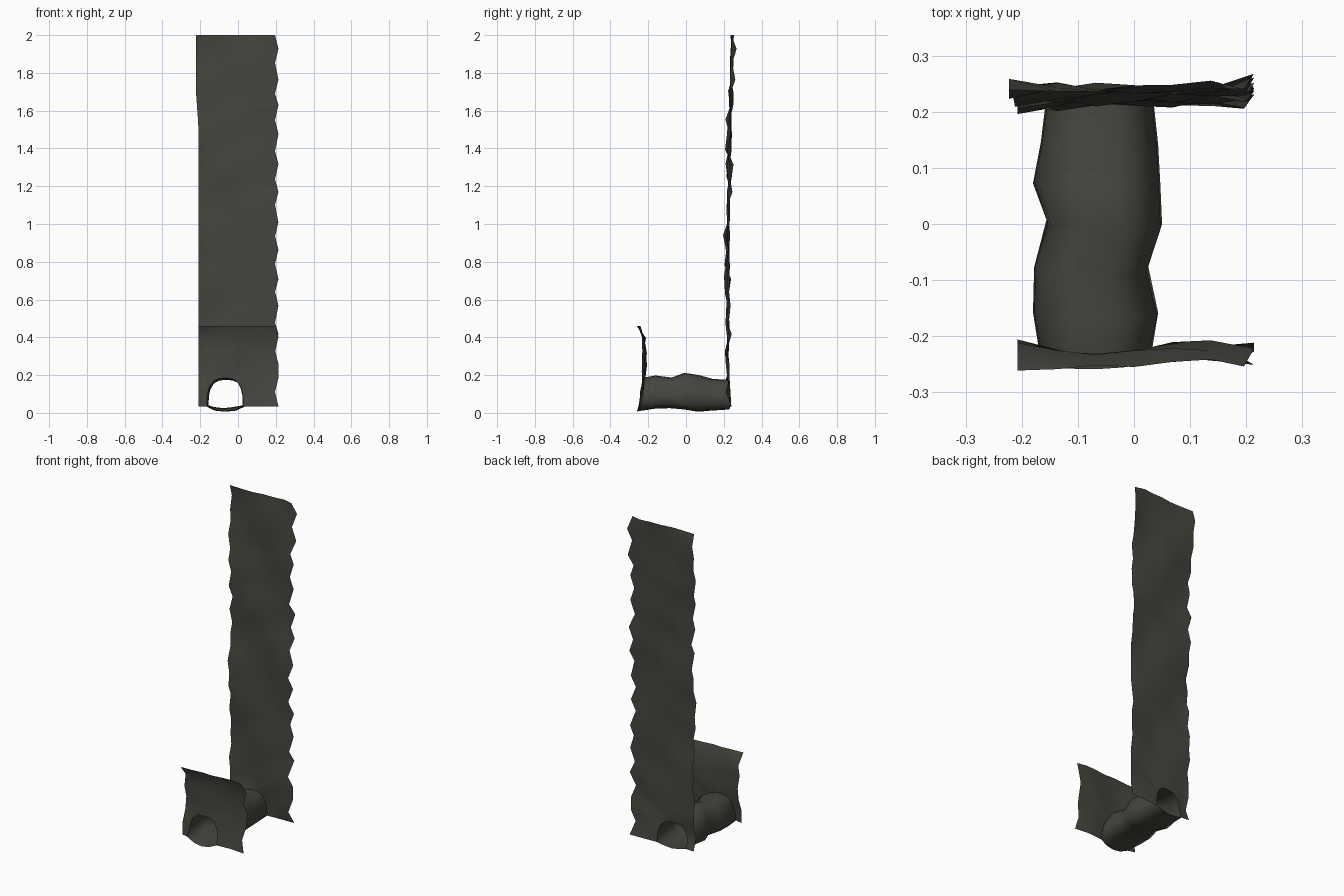
import bpy, bmesh, math, random

if "Cube" in bpy.data.objects:
    bpy.data.objects.remove(bpy.data.objects["Cube"])

random.seed(4)
rock = bpy.data.materials.new("dark grey rock")
rock.diffuse_color = (0.06, 0.06, 0.049, 1)
rock.use_nodes = True
rock.node_tree.nodes["Principled BSDF"].inputs["Base Color"].default_value = rock.diffuse_color

CX = -0.065          # tunnel axis
ARCH = 13            # points over the arch
COLS = 7             # wall columns


def lerp_table(table, t):
    for (a, va), (b, vb) in zip(table, table[1:]):
        if t <= b:
            k = max(0, (t - a) / (b - a))
            return va + (vb - va) * k
    return table[-1][1]


def arch_points(left, right, top, base=0.035):
    # rounded tunnel arch running from left foot over the crown to right foot
    pts = []
    mid, half = (left + right) / 2, (right - left) / 2
    for i in range(ARCH):
        a = math.pi * (1 - i / (ARCH - 1))
        c, s = math.cos(a), math.sin(a)
        pts.append((mid + half * math.copysign(abs(c) ** 0.7, c),
                    base + (top - base) * abs(s) ** 0.75))
    return pts


def finish(name, bm):
    bmesh.ops.recalc_face_normals(bm, faces=bm.faces)
    me = bpy.data.meshes.new(name)
    bm.to_mesh(me)
    bm.free()
    me.materials.append(rock)
    for p in me.polygons:
        p.use_smooth = True
    ob = bpy.data.objects.new(name, me)
    bpy.context.collection.objects.link(ob)
    return ob


def wall(name, depth, top, rows, arch):
    bm = bmesh.new()
    low = 0.26

    def y_at(x, z, rough):
        return depth(x, z) + rough * random.uniform(-1, 1)

    def edge_x(c, z, r):
        x = -0.205 + 0.41 * c / (COLS - 1)
        if c == 0:
            x -= 0.015 * max(0, min(1, (z - 1.5) / 0.2)) + 0.003
        if c == COLS - 1:
            x += 0.009 * (-1) ** r
        return x

    def vert(c, z, r):
        x = edge_x(c, z, r)
        side = c in (0, COLS - 1)
        y = y_at(x, z, 0.007) + (0.009 * (-1) ** (r + c) if side else 0)
        return bm.verts.new((x, y, z))

    # upper sheet
    grid = []
    for r in range(rows + 1):
        z = low + (top - low) * r / rows
        grid.append([vert(c, z + (random.uniform(-.01, .01) if 0 < r < rows else 0), r)
                     for c in range(COLS)])
    for a, b in zip(grid, grid[1:]):
        for i in range(COLS - 1):
            bm.faces.new((a[i], a[i + 1], b[i + 1], b[i]))

    # lower part wrapped around the tunnel mouth
    sides = [0.035, 0.11, 0.185]
    outer = [vert(0, z, i) for i, z in enumerate(sides)] + grid[0]
    outer += [vert(COLS - 1, z, i) for i, z in reversed(list(enumerate(sides)))]
    inner = [bm.verts.new((x, depth(x, z), z)) for x, z in arch]
    middle = []
    for o, n in zip(outer, inner):
        p = (o.co + n.co) / 2
        p.y = y_at(p.x, p.z, 0.006)
        middle.append(bm.verts.new(p))
    for a, b in ((outer, middle), (middle, inner)):
        for i in range(ARCH - 1):
            bm.faces.new((a[i], a[i + 1], b[i + 1], b[i]))
    return finish(name, bm)


def back_depth(x, z):
    lean = lerp_table([(0, 0.232), (0.1, 0.22), (1.0, 0.222), (1.4, 0.228), (1.7, 0.238), (2, 0.245)], z)
    return lean + 0.02 * x + 0.008 * math.sin(9 * z + 14 * x) + 0.004 * math.sin(23 * z - 11 * x)


def front_depth(x, z):
    bend = lerp_table([(0.03, -0.252), (0.12, -0.235), (0.2, -0.225), (0.37, -0.218), (0.46, -0.25)], z)
    return bend + 0.007 * math.sin(17 * x - 0.2)


front_arch = arch_points(-0.165, 0.028, 0.185)
back_arch = arch_points(-0.157, 0.033, 0.175)
wall("back_rock_wall", back_depth, 2.0, 23, back_arch)
wall("front_rock_wall", front_depth, 0.46, 3, front_arch)

# tunnel: y, left, right, crown, floor
RINGS = [(-0.16, -0.18, 0.043, 0.198, 0.022), (-0.08, -0.178, 0.025, 0.187, 0.025),
         (0.0, -0.156, 0.05, 0.212, 0.018), (0.07, -0.18, 0.047, 0.2, 0.006),
         (0.14, -0.166, 0.043, 0.18, 0.012)]
bm = bmesh.new()
loops = []


def add_ring(arch, floor, depth):
    (x0, z0), (x1, z1) = arch[0], arch[-1]
    under = [(x1 + (x0 - x1) * k, floor + 0.006 * (k != 0.5)) for k in (0.25, 0.5, 0.75)]
    loops.append([bm.verts.new((x, depth(x, z), z)) for x, z in arch + under])


add_ring(front_arch, 0.008, front_depth)
for y, l, r, t, f in RINGS:
    add_ring(arch_points(l, r, t, 0.04), f,
             lambda x, z, y=y: y + 0.008 * math.sin(40 * x + 30 * z))
add_ring(back_arch, 0.018, back_depth)
for a, b in zip(loops, loops[1:]):
    n = len(a)
    for i in range(n):
        bm.faces.new((a[i], a[(i + 1) % n], b[(i + 1) % n], b[i]))
for v in bm.verts:
    v.co.z = max(v.co.z, 0.0)
finish("rock_tunnel", bm)
